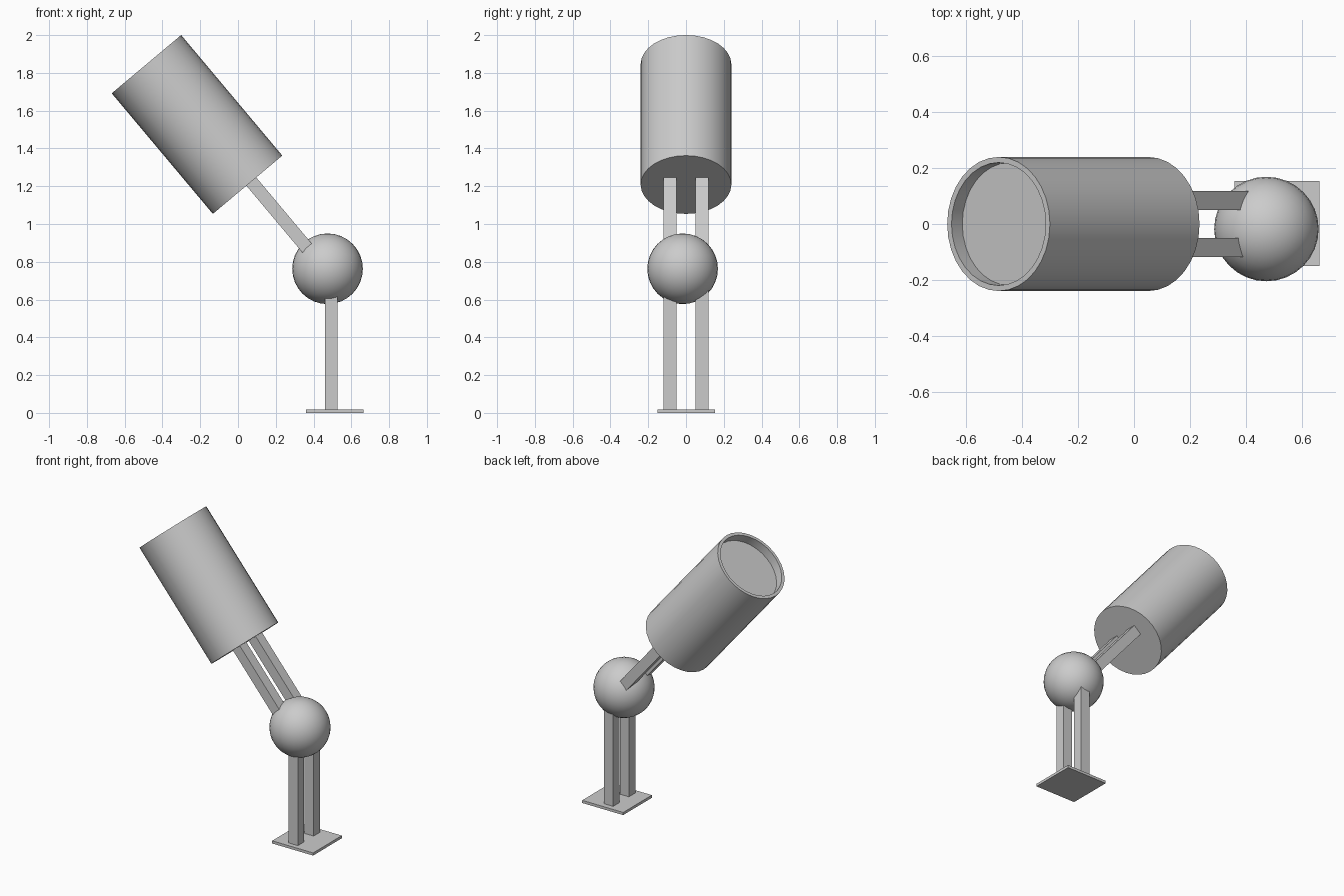
import bpy, bmesh, math
from mathutils import Matrix, Vector

if "Cube" in bpy.data.objects:
    bpy.data.objects.remove(bpy.data.objects["Cube"])

TILT = Matrix.Rotation(math.radians(-40), 4, 'Y')   # tube and arms lean to -x

grey = bpy.data.materials.new("light grey")
grey.diffuse_color = (0.6, 0.6, 0.6, 1)
grey.use_nodes = True
grey.node_tree.nodes["Principled BSDF"].inputs["Base Color"].default_value = grey.diffuse_color


def finish(bm, name, matrix, smooth=False):
    mesh = bpy.data.meshes.new(name)
    bm.transform(matrix)
    bm.normal_update()
    bm.to_mesh(mesh)
    bm.free()
    mesh.materials.append(grey)
    ob = bpy.data.objects.new(name, mesh)
    bpy.context.collection.objects.link(ob)
    if smooth:
        bpy.ops.object.select_all(action='DESELECT')
        ob.select_set(True)
        bpy.context.view_layer.objects.active = ob
        bpy.ops.object.shade_smooth_by_angle(angle=math.radians(35))
    return ob


def box(name, size, centre, rot=Matrix.Identity(4)):
    bm = bmesh.new()
    bmesh.ops.create_cube(bm, size=1)
    scale = Matrix.Diagonal((*size, 1))
    return finish(bm, name, Matrix.Translation(centre) @ rot @ scale)


# Base plate
box("base_plate", (0.305, 0.305, 0.018), (0.512, 0.002, 0.009))

# Paired legs and arms, ends buried in the ball joint
arm_top = Vector((0.071, 0, 1.224))
axis = TILT @ Vector((0, 0, 1))
arm_length = 0.56
for side, label in ((-1, "front"), (1, "back")):
    y = side * 0.084
    box(label + "_leg", (0.068, 0.068, 0.69), (0.494, y, 0.355))
    centre = arm_top - axis * (arm_length / 2 - 0.01)
    box(label + "_arm", (0.068, 0.068, arm_length), (centre.x, y, centre.z), TILT)

# Ball joint
bm = bmesh.new()
bmesh.ops.create_uvsphere(bm, u_segments=32, v_segments=16, radius=0.187)
finish(bm, "ball_joint", Matrix.Translation((0.474, -0.018, 0.763)), True)

# Tube with a rim and a shallow recess in its upper end
length = 0.833
bm = bmesh.new()
bmesh.ops.create_cone(bm, cap_ends=True, segments=32, radius1=0.24,
                      radius2=0.24, depth=length)
bm.normal_update()
top = max(bm.faces, key=lambda f: f.normal.z)
bmesh.ops.inset_region(bm, faces=[top], thickness=0.02)
ext = bmesh.ops.extrude_discrete_faces(bm, faces=[top])
bmesh.ops.translate(bm, verts=ext["faces"][0].verts, vec=(0, 0, -0.06))
finish(bm, "tube", Matrix.Translation((-0.217, 0, 1.527)) @ TILT, True)
